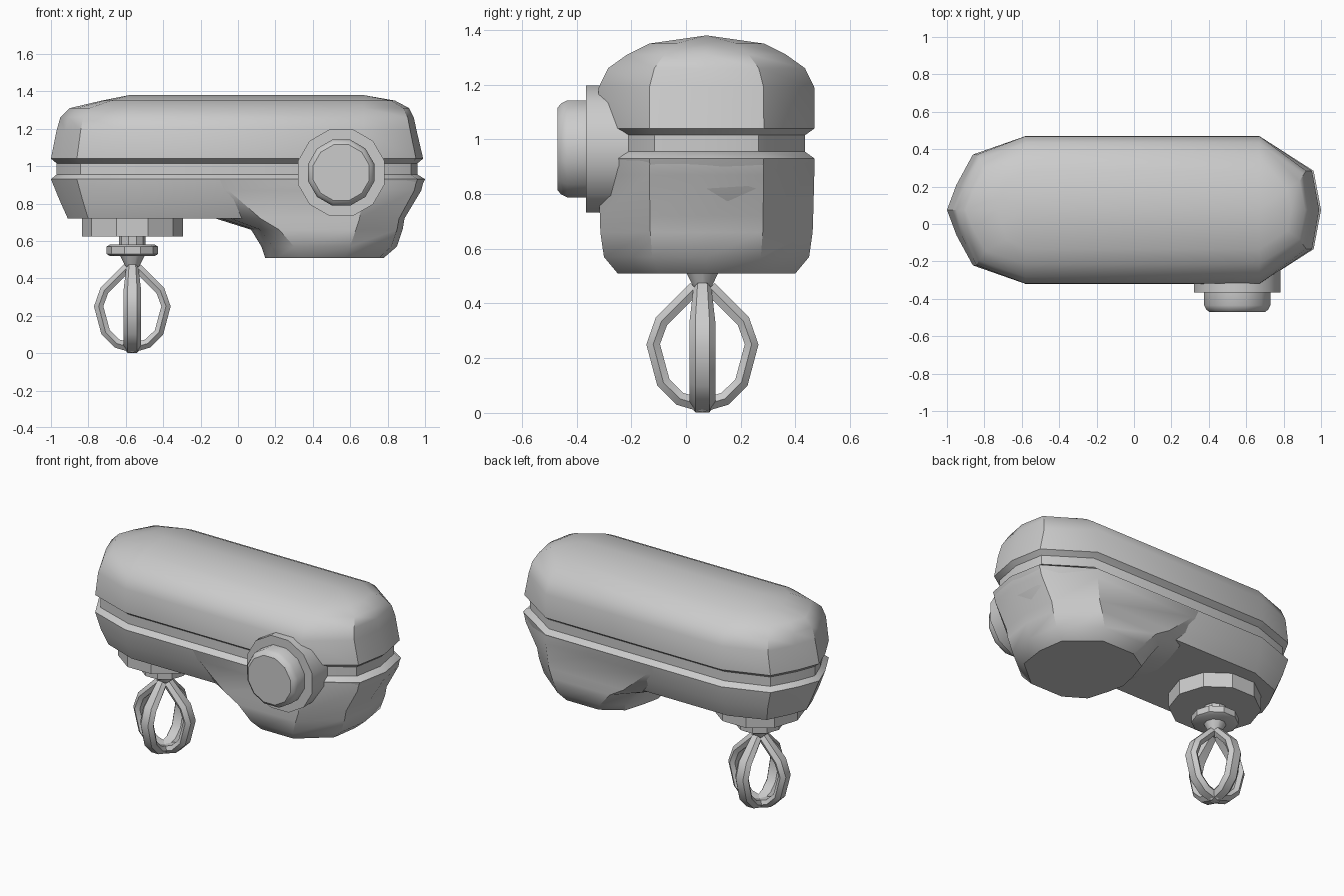
import bpy, bmesh
from math import sin, cos, pi, radians
from mathutils import Vector

cube = bpy.data.objects.get("Cube")
if cube:
    bpy.data.objects.remove(cube, do_unlink=True)

grey = bpy.data.materials.new("plain_grey")
grey.use_nodes = True
grey.diffuse_color = (0.6, 0.6, 0.6, 1)
grey.node_tree.nodes["Principled BSDF"].inputs["Base Color"].default_value = (0.6, 0.6, 0.6, 1)

BODY_Y = 0.075
WHISK = Vector((-0.565, 0.06, 0))
DIAL = Vector((0.552, 0, 0.965))


def loft(name, rings, angle=35):
    """Skin a list of equal-length rings and cap both ends."""
    bm = bmesh.new()
    rows = [[bm.verts.new(p) for p in ring] for ring in rings]
    n = len(rows[0])
    for a, b in zip(rows, rows[1:]):
        for i in range(n):
            j = (i + 1) % n
            bm.faces.new((a[i], a[j], b[j], b[i]))
    bm.faces.new(rows[0])
    bm.faces.new(rows[-1])
    bmesh.ops.remove_doubles(bm, verts=bm.verts, dist=0.0005)
    bmesh.ops.recalc_face_normals(bm, faces=bm.faces)
    mesh = bpy.data.meshes.new(name)
    bm.to_mesh(mesh)
    bm.free()
    mesh.materials.append(grey)
    obj = bpy.data.objects.new(name, mesh)
    bpy.context.collection.objects.link(obj)
    bpy.ops.object.select_all(action='DESELECT')
    obj.select_set(True)
    bpy.context.view_layer.objects.active = obj
    bpy.ops.object.shade_smooth_by_angle(angle=radians(angle))
    return obj


def outline(z, half, left, right, a=-0.58, b=0.67):
    """Long rounded outline: straight between a and b, faceted ends."""
    l, r = left - a, right - b
    side = [(a + l * 0.88, 0.34), (a + l * 0.67, 0.75), (a, 1), (b, 1), (b + r * 0.88, 0.53)]
    pts = [(left, 0)] + side + [(right, 0)] + [(x, -y) for x, y in reversed(side)]
    return [(x, BODY_Y + y * half, z) for x, y in pts]


def turned(name, centre, profile, sides, axis='Z', phase=0.0):
    """Turn a (radius, position) profile about an axis."""
    rings = []
    for r, h in profile:
        ring = []
        for i in range(sides):
            t = 2 * pi * i / sides + phase
            u, v = r * cos(t), r * sin(t)
            ring.append(centre + Vector((u, v, h) if axis == 'Z' else (u, h, v)))
        rings.append(ring)
    return loft(name, rings)


# Housing: top shell, recessed band and lower shell
loft("upper_shell", [outline(*s) for s in (
    (1.015, 0.36, -0.97, 0.96), (1.04, 0.395, -1.0, 0.99), (1.19, 0.394, -0.97, 0.955),
    (1.26, 0.36, -0.95, 0.94), (1.31, 0.29, -0.90, 0.915), (1.35, 0.21, -0.73, 0.84),
    (1.38, 0, -0.58, 0.67))])
loft("recessed_band", [outline(z, 0.36, -0.97, 0.96) for z in (0.94, 1.03)])
loft("lower_shell", [outline(*s) for s in (
    (0.72, 0.33, -0.91, 0.885), (0.82, 0.375, -0.955, 0.95),
    (0.93, 0.395, -1.0, 1.0), (0.955, 0.36, -0.97, 0.96))])

# Motor pod hanging below the rear end
loft("motor_pod", [outline(*s) for s in (
    (0.93, 0.394, -0.50, 0.995, -0.1, 0.67), (0.87, 0.394, -0.40, 0.98, -0.05, 0.67),
    (0.72, 0.39, -0.12, 0.89, 0.12, 0.65), (0.66, 0.388, 0.07, 0.88, 0.22, 0.63),
    (0.57, 0.375, 0.125, 0.85, 0.30, 0.60), (0.51, 0.325, 0.145, 0.78, 0.34, 0.57))])

# Speed dial on the front side
turned("dial_base", DIAL, [(0.24, -0.1), (0.24, -0.365)], 12, 'Y', pi / 12)
turned("dial_knob", DIAL, [(0.183, -0.35), (0.183, -0.435), (0.172, -0.457), (0.155, -0.47)],
       12, 'Y', pi / 12)

# Socket, shaft and collar of the whisk
turned("whisk_socket", WHISK, [(0.27, 0.74), (0.27, 0.625)], 10)
turned("whisk_shaft", WHISK, [(0.07, 0.64), (0.07, 0.57)], 10)
turned("whisk_collar", WHISK, [(0.12, 0.58), (0.138, 0.57), (0.138, 0.53), (0.12, 0.52)], 10)
turned("whisk_neck", WHISK, [(0.07, 0.53), (0.035, 0.46)], 10)

# Four curved whisk blades, each (radius, height) along its outer edge
ARM = [(0, 0.002), (0.095, 0.03), (0.165, 0.1), (0.205, 0.25), (0.17, 0.35), (0.045, 0.475)]
SECTION = [(0, 0.025), (0.025, 0.047), (0.05, 0.03), (0.05, -0.03), (0.025, -0.047), (0, -0.025)]
for k in range(4):
    out = Vector((cos(k * pi / 2), sin(k * pi / 2), 0))
    across = Vector((-out.y, out.x, 0))
    rings = []
    for i, (r, z) in enumerate(ARM):
        r0, z0 = ARM[max(i - 1, 0)]
        r1, z1 = ARM[min(i + 1, len(ARM) - 1)]
        inward = Vector((z0 - z1, r1 - r0)).normalized()
        if i == 0:
            inward = Vector((0, 1))
        taper = 0.7 if i == len(ARM) - 1 else 1
        rings.append([WHISK + out * (r + inward.x * d) + Vector((0, 0, z + inward.y * d))
                      + across * w * taper for d, w in SECTION])
    loft(f"whisk_blade_{k + 1}", rings, 40)
